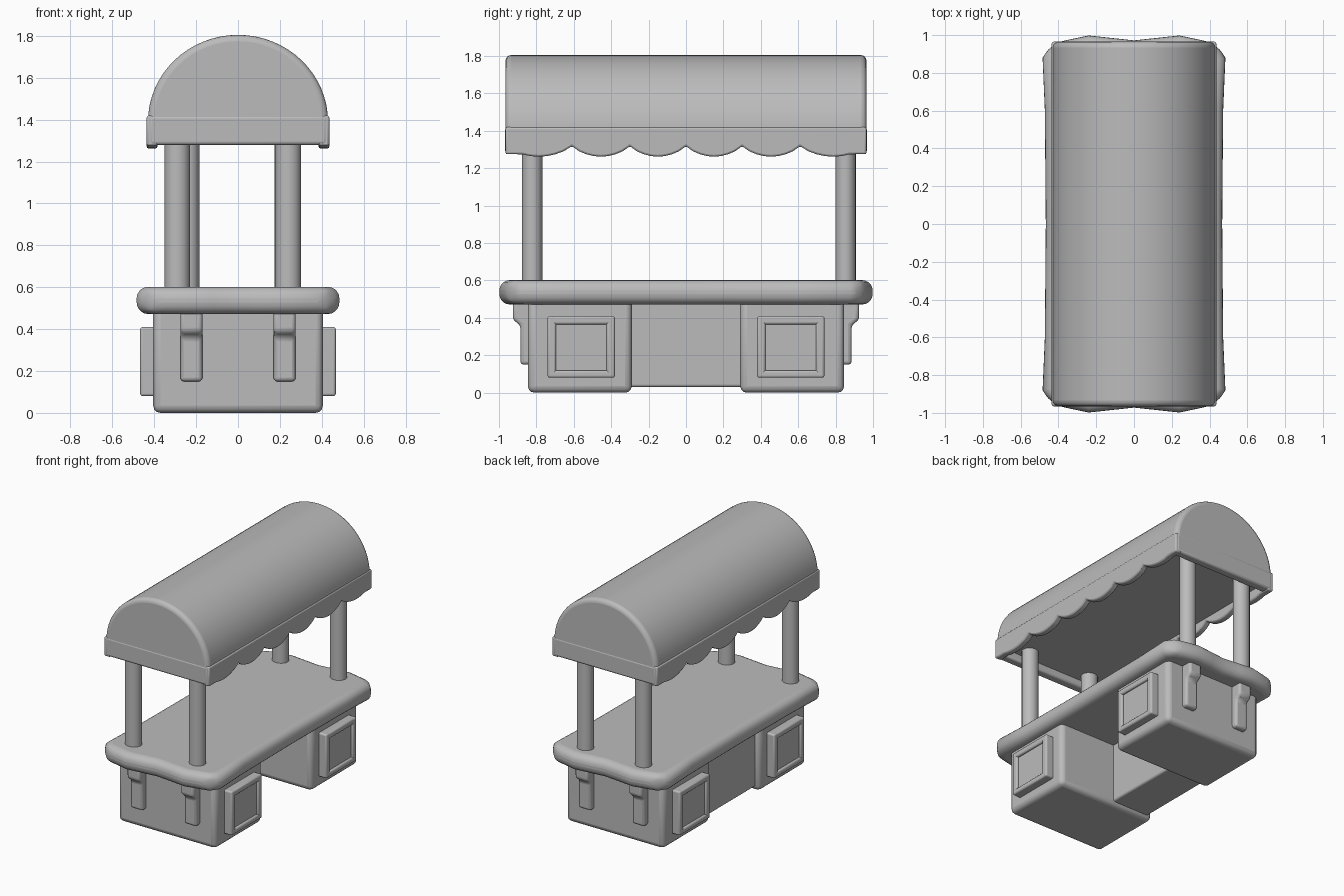
import bpy, bmesh, math
from mathutils import Vector

if "Cube" in bpy.data.objects:
    bpy.data.objects.remove(bpy.data.objects["Cube"])

stone = bpy.data.materials.new("plain grey")
stone.diffuse_color = (0.5, 0.5, 0.5, 1)
stone.use_nodes = True
stone.node_tree.nodes["Principled BSDF"].inputs["Base Color"].default_value = stone.diffuse_color


def prism(name, pts, axis, lo, hi, bevel=0.0, segs=3):
    """Extrude a 2D outline along an axis and round its edges."""
    def place(p, t):
        a, b = p
        return {'x': (t, a, b), 'y': (a, t, b), 'z': (a, b, t)}[axis]
    bm = bmesh.new()
    low = [bm.verts.new(place(p, lo)) for p in pts]
    top = [bm.verts.new(place(p, hi)) for p in pts]
    bm.faces.new(low)
    bm.faces.new(top)
    n = len(pts)
    for i in range(n):
        j = (i + 1) % n
        bm.faces.new((low[i], low[j], top[j], top[i]))
    bmesh.ops.recalc_face_normals(bm, faces=bm.faces)
    me = bpy.data.meshes.new(name)
    bm.to_mesh(me)
    bm.free()
    me.materials.append(stone)
    ob = bpy.data.objects.new(name, me)
    bpy.context.collection.objects.link(ob)
    if bevel:
        m = ob.modifiers.new("round", 'BEVEL')
        m.width = bevel
        m.segments = segs
        m.limit_method = 'ANGLE'
        m.angle_limit = math.radians(40)
    bpy.ops.object.select_all(action='DESELECT')
    ob.select_set(True)
    bpy.context.view_layer.objects.active = ob
    bpy.ops.object.shade_smooth_by_angle(angle=math.radians(40))
    return ob


def box(name, x0, x1, y0, y1, z0, z1, bevel=0.02):
    return prism(name, [(x0, y0), (x1, y0), (x1, y1), (x0, y1)], 'z', z0, z1, bevel)


def span(s, a, b):
    return sorted((s * a, s * b))


# counter pedestals, with framed side panels and end brackets
for sy, end in ((-1, "front"), (1, "back")):
    y0, y1 = span(sy, 0.29, 0.845)
    box(end + "_pedestal", -0.405, 0.405, y0, y1, 0.0, 0.52, 0.035)
    for sx, side in ((-1, "left"), (1, "right")):
        tag = f"{end}_{side}_"
        fx = span(sx, 0.38, 0.467)
        for a, b, c, d in ((0.38, 0.425, 0.08, 0.41), (0.695, 0.74, 0.08, 0.41),
                           (0.385, 0.735, 0.08, 0.12), (0.385, 0.735, 0.365, 0.41)):
            box(tag + "panel_frame", *fx, *span(sy, a, b), c, d, 0.012)
        box(tag + "panel", *span(sx, 0.38, 0.45), *span(sy, 0.40, 0.72), 0.10, 0.39, 0.01)
        # bracket: stepped profile, wider under the counter
        prism(tag + "bracket", [(sy * y, z) for y, z in
              ((0.80, 0.15), (0.885, 0.15), (0.885, 0.36), (0.925, 0.39), (0.925, 0.50), (0.80, 0.50))],
              'x', *span(sx, 0.17, 0.275), 0.018)

# modesty panel between the pedestals, on the left side
box("middle_panel", -0.37, -0.06, -0.32, 0.32, 0.03, 0.52, 0.015)

# counter top with softly wavy ends and rolled rim
quarter = [(0.467, 0.0), (0.472, 0.6), (0.484, 0.88), (0.435, 0.955),
           (0.35, 0.975), (0.24, 0.998), (0.12, 0.985), (0.0, 0.972)]
right = [(x, -y) for x, y in reversed(quarter[1:])] + quarter
outline = right + [(-x, y) for x, y in reversed(right[1:-1])]
prism("counter_top", outline, 'z', 0.472, 0.602, 0.055, 5)

# posts
for name, x, y in (("front_left_post", -0.29, -0.822), ("front_right_post", 0.24, -0.822),
                   ("back_left_post", -0.245, 0.853), ("back_right_post", 0.235, 0.853)):
    ring = [(x + 0.06 * math.cos(i * math.tau / 20), y + 0.055 * math.sin(i * math.tau / 20))
            for i in range(20)]
    prism(name, ring, 'z', 0.55, 1.38)

# barrel roof
arc = [(0.43 * math.cos(math.pi * i / 32), 1.39 + 0.415 * math.sin(math.pi * i / 32))
       for i in range(33)]
prism("roof", arc + [(-0.433, 1.335), (0.433, 1.335)], 'y', -0.965, 0.965, 0.03, 4)

# end boards closing the roof
for sy, end in ((-1, "front"), (1, "back")):
    box(end + "_end_board", -0.425, 0.425, *span(sy, 0.90, 0.967), 1.28, 1.42, 0.015)

# scalloped valances along both sides
edges = [-0.965, -0.61, -0.30, 0.0, 0.30, 0.61, 0.965]
wave = []
for k, (a, b) in enumerate(zip(edges, edges[1:])):
    for i in range(8):
        t = i / 8
        z = 1.318 - 0.056 * math.sin(math.pi * t) ** 0.75
        if (k == 0 and t < 0.5) or (k == 5 and t > 0.5):
            z = min(z, 1.275)
        wave.append((a + (b - a) * t, z))
wave += [(0.965, 1.275), (0.965, 1.42), (-0.965, 1.42)]
for sx, side in ((-1, "left"), (1, "right")):
    prism(side + "_valance", wave, 'x', *span(sx, 0.385, 0.436), 0.01, 2)
